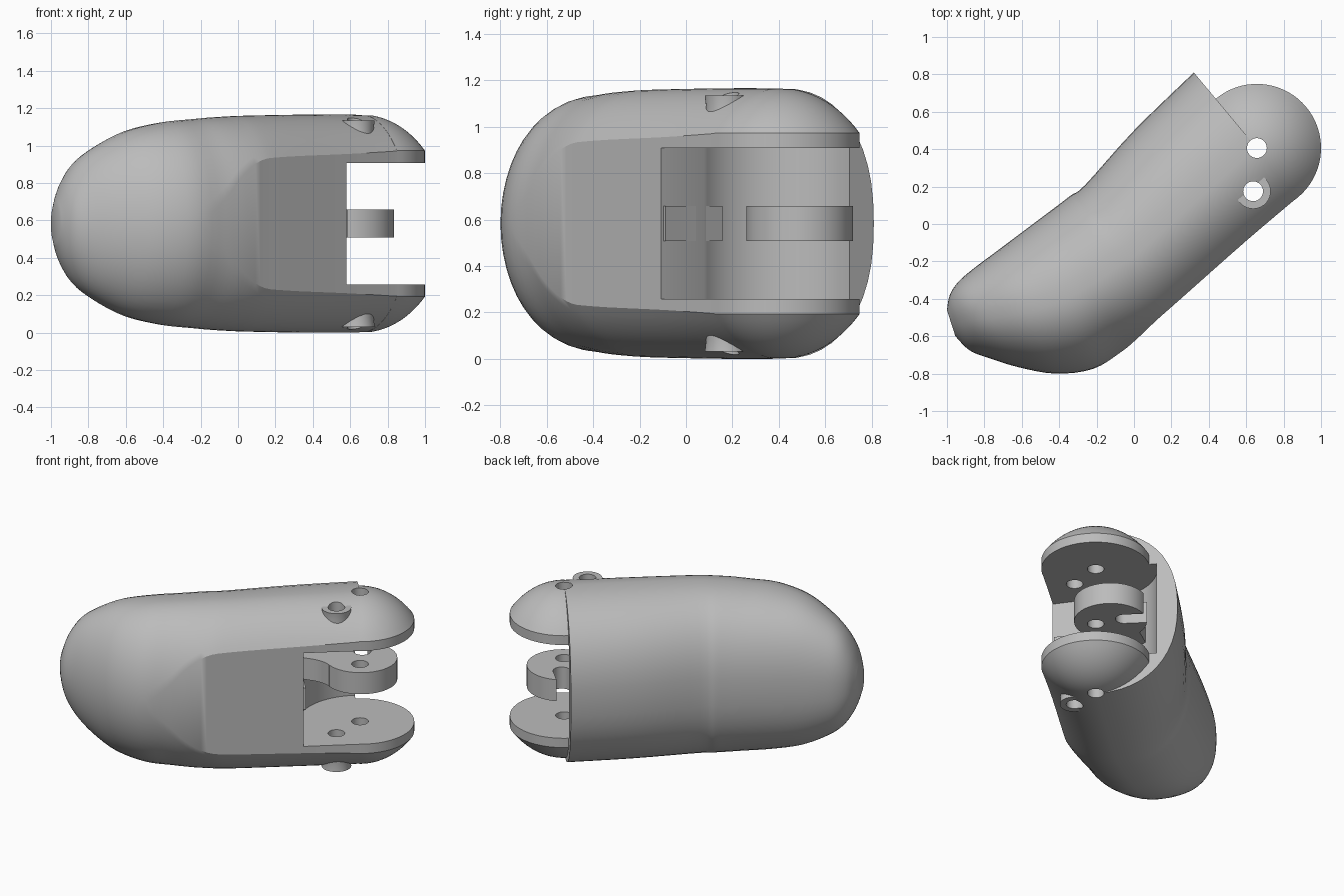
import bpy, bmesh, math
from math import sin, cos, pi, asin
from mathutils import Vector

cube = bpy.data.objects.get("Cube")
if cube:
    bpy.data.objects.remove(cube, do_unlink=True)

MID = 0.583                       # height of the symmetry plane
HINGE = Vector((0.657, 0.406))
RADIUS, RIM, GAP = 0.343, 0.39, 0.325
FRONT_ANGLE = math.radians(-50.1)  # direction from hinge towards the pad

grey = bpy.data.materials.new("plain grey")
grey.use_nodes = True
grey.diffuse_color = (0.5, 0.5, 0.5, 1)
grey.node_tree.nodes["Principled BSDF"].inputs["Base Color"].default_value = (0.5, 0.5, 0.5, 1)


def make(name, bm):
    bmesh.ops.remove_doubles(bm, verts=bm.verts, dist=1e-5)
    bmesh.ops.recalc_face_normals(bm, faces=bm.faces)
    mesh = bpy.data.meshes.new(name)
    bm.to_mesh(mesh)
    bm.free()
    obj = bpy.data.objects.new(name, mesh)
    bpy.context.collection.objects.link(obj)
    mesh.materials.append(grey)
    return obj


def loft(name, rings):
    """Skin closed rings of points and cap both ends."""
    bm = bmesh.new()
    rows = [[bm.verts.new(p) for p in ring] for ring in rings]
    n = len(rows[0])
    for a, b in zip(rows, rows[1:]):
        for i in range(n):
            bm.faces.new((a[i], a[(i + 1) % n], b[(i + 1) % n], b[i]))
    bm.faces.new(rows[0])
    bm.faces.new(rows[-1])
    return make(name, bm)


def prism(name, outline, low, high):
    return loft(name, [[(p[0], p[1], z) for p in outline] for z in (low, high)])


def circle(center, r, n=40, start=0.0, sweep=2 * pi):
    return [(center[0] + r * cos(start + sweep * i / n),
             center[1] + r * sin(start + sweep * i / n)) for i in range(n)]


def boolean(obj, tool, operation="DIFFERENCE"):
    mod = obj.modifiers.new("cut", "BOOLEAN")
    mod.object, mod.operation, mod.solver = tool, operation, "EXACT"
    bpy.context.view_layer.objects.active = obj
    bpy.ops.object.modifier_apply(modifier=mod.name)


def smooth(obj, degrees=32):
    bpy.ops.object.select_all(action="DESELECT")
    obj.select_set(True)
    bpy.context.view_layer.objects.active = obj
    bpy.ops.object.shade_smooth_by_angle(angle=math.radians(degrees))


# Body stations: back x, back y, front x, front y, half height, pad half height, ridge place
stations = [
    (0.32, 0.81, 0.876, 0.144, 0.583, 0.39, 0.4),
    (0.0, 0.5, 0.6, -0.09, 0.583, 0.373, 0.4),
    (-0.26, 0.21, 0.25, -0.4, 0.577, 0.357, 0.42),
    (-0.335, 0.155, 0.12, -0.515, 0.572, 0.335, 0.435),
    (-0.4, 0.105, 0.02, -0.61, 0.566, 0.25, 0.45),
    (-0.46, 0.06, -0.07, -0.685, 0.558, 0.13, 0.465),
    (-0.58, -0.03, -0.22, -0.775, 0.543, 0, 0.48),
    (-0.74, -0.15, -0.42, -0.8, 0.498, 0, 0.5),
    (-0.86, -0.24, -0.62, -0.765, 0.418, 0, 0.5),
    (-0.94, -0.31, -0.78, -0.715, 0.33, 0, 0.5),
    (-0.985, -0.38, -0.88, -0.675, 0.22, 0, 0.5),
    (-1.0, -0.46, -0.955, -0.6, 0.1, 0, 0.5),
]


def blend(k, t):
    """Smooth curve through the stations."""
    a, b, c, d = (stations[min(max(k + j, 0), len(stations) - 1)] for j in (-1, 0, 1, 2))
    return [0.5 * (2 * q + (r - p) * t + (2 * p - 5 * q + 4 * r - s) * t * t
                   + (3 * q - p - 3 * r + s) * t ** 3) for p, q, r, s in zip(a, b, c, d)]


def section(s, n=12):
    back, front = Vector(s[:2]), Vector(s[2:4])
    height, pad, ridge = s[4], max(s[5], 0), s[6]
    a0 = asin(pad / height)
    half = []
    for i in range(n):            # pad edge up to the ridge
        a = a0 + (pi / 2 - a0) * i / n
        half.append((ridge - ridge * cos(a) / cos(a0), height * sin(a)))
    for i in range(n + 1):        # ridge over to the back
        b = pi / 2 * i / n
        half.append((ridge + (1 - ridge) * sin(b) ** 0.87, height * max(cos(b), 0) ** 0.87))
    half[-1] = (1, 0)
    ring = half + [(f, -h) for f, h in half[-2::-1]]
    return [(*front.lerp(back, f), MID + h) for f, h in ring]


rows = [blend(k, t / 4) for k in range(len(stations) - 1) for t in range(4)] + [stations[-1]]
body = loft("fingertip_body", [section(s) for s in rows])

# Hinge slot: flat wall below, round wall about the hinge pin
wall = Vector((0.435, 0.06)) - HINGE
start = math.atan2(wall.y, wall.x)
slot = [(0.72, -0.27), (0.575, -0.1)]
slot += circle(HINGE, 0.39, 32, start, math.radians(110) - 2 * pi - start)
slot += [(0.6, 1.1), (1.4, 1.1), (1.4, -0.27)]
slot_cutter = prism("slot_cutter", slot, MID - GAP, MID + GAP)
boolean(body, slot_cutter)


# Domed ears around the hinge, run a little way into the body
def ear(name, side, overlap=0.1):
    a0 = asin(RIM / MID)
    profile = [(0, GAP), (RADIUS, GAP)]
    for i in range(13):
        a = a0 + (pi / 2 - a0) * i / 12
        profile.append((RADIUS * cos(a) / cos(a0), MID * sin(a)))
    rings = []
    for i in range(37):
        t = FRONT_ANGLE - overlap + (pi + 2 * overlap) * i / 36
        rings.append([(HINGE.x + r * cos(t), HINGE.y + r * sin(t), MID + side * h)
                      for r, h in profile])
    return loft(name, rings)


ears = [ear("upper_ear", 1), ear("lower_ear", -1)]
for part in ears:
    boolean(body, part, "UNION")

# Round boss on each outer side
SPRING = (0.637, 0.175)
bosses = []
for name, side in (("upper_boss", 1), ("lower_boss", -1)):
    bosses.append(loft(name, [[(x, y, MID + side * h) for x, y in circle(SPRING, r)]
                              for r, h in ((0.1, 0.4), (0.088, 0.5), (0.094, 0.552))]))

# Centre tongue: round knuckle with a filleted stem and a low rib down the slot wall
KNUCKLE = (0.605, 0.49)
tongue = prism("tongue", circle(KNUCKLE, 0.23, 64), MID - 0.075, MID + 0.075)
fillet = circle((0.423, 0.1), 0.2, 10, math.radians(105), math.radians(-44))
stem = prism("stem", [(0.565, -0.1), (0.586, -0.088), (0.372, 0.157), (0.35, 0.157),
                      (0.27, 0.267)] + fillet
             + [(0.62, 0.4), (0.46, 0.56), (0.25, 0.42), (0.2, 0.25), (0.3, 0.1)],
             MID - 0.075, MID + 0.075)
boolean(tongue, stem, "UNION")
notch = prism("notch", circle((0.56, 0.57), 0.055, 20, math.radians(-135), pi)
              + [(0.599, 0.609), (0.4, 0.81), (0.32, 0.73)], 0, 2)
boolean(tongue, notch)

# Pin holes
pin = prism("pin_cutter", circle(HINGE, 0.053), -1, 3)
spring = prism("spring_cutter", circle(SPRING, 0.053), -1, 3)
for part in (body, tongue):
    boolean(part, pin)
for part in [body] + bosses:
    boolean(part, spring)

for helper in [slot_cutter, stem, notch, pin, spring] + ears:
    bpy.data.objects.remove(helper, do_unlink=True)
for part in [body, tongue] + bosses:
    smooth(part)
